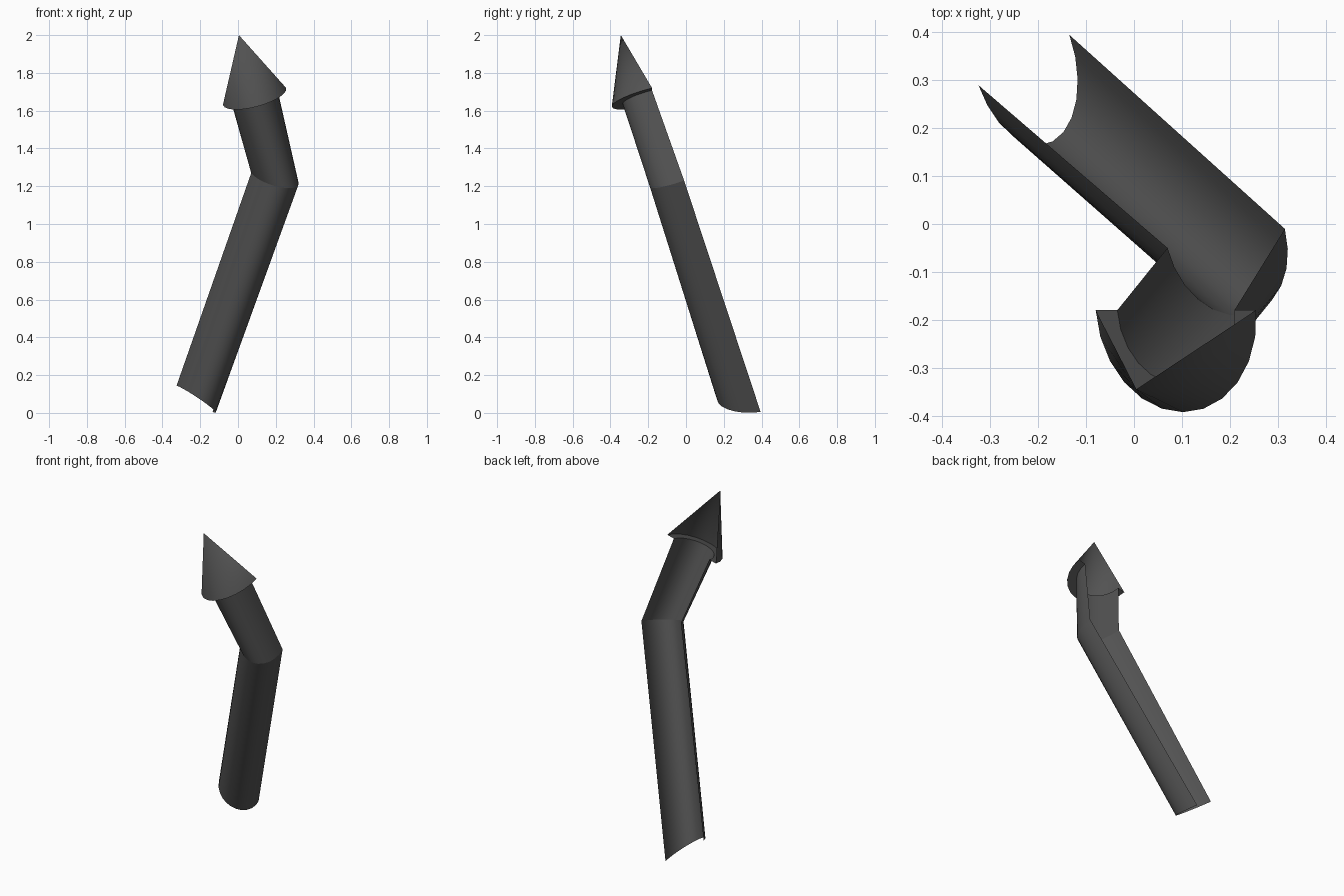
import bpy, bmesh
from math import pi, cos, sin
from mathutils import Vector as V

cube = bpy.data.objects.get("Cube")
if cube:
    bpy.data.objects.remove(cube)

SEGS = 12

grey = bpy.data.materials.new("dark_grey")
grey.use_nodes = True
colour = (0.085, 0.085, 0.085, 1)
grey.diffuse_color = colour
grey.node_tree.nodes["Principled BSDF"].inputs["Base Color"].default_value = colour


def half_ring(centre, side, depth):
    """Half ellipse from the left edge, round the front, to the right edge."""
    c, s, d = V(centre), V(side), V(depth)
    return [c + s * cos(pi * i / SEGS) + d * sin(pi * i / SEGS) for i in range(SEGS + 1)]


def loft(name, lower, upper):
    """Open shell between two half rings; a single upper point makes a cone."""
    bm = bmesh.new()
    lo = [bm.verts.new(p) for p in lower]
    up = [bm.verts.new(p) for p in upper]
    for i in range(SEGS):
        if len(up) == 1:
            bm.faces.new((up[0], lo[i + 1], lo[i]))
        else:
            bm.faces.new((up[i], up[i + 1], lo[i + 1], lo[i]))
    for f in bm.faces:
        f.smooth = True
    mesh = bpy.data.meshes.new(name)
    bm.to_mesh(mesh)
    bm.free()
    mesh.materials.append(grey)
    obj = bpy.data.objects.new(name, mesh)
    bpy.context.collection.objects.link(obj)
    return obj


# Cross-sections along the bent open pipe
foot = half_ring((-0.23, 0.3425, 0.075), (0.095, 0.0525, -0.07), (0.06, -0.17, -0.025))
bend = half_ring((0.1925, -0.03, 1.25), (0.1225, 0.02, -0.02), (0.04, -0.16, -0.057))
neck_centre = V((0.0875, -0.18, 1.675))
rim_side, rim_depth = V((0.1675, 0, 0.045)), V((0.015, -0.213, -0.053))
neck = half_ring(neck_centre, rim_side * 0.73, rim_depth * 0.73)
rim = half_ring(neck_centre, rim_side, rim_depth)

# Pipe lengths
loft("lower_pipe", foot, bend)
loft("upper_pipe", bend, neck)

# Half cone cap with the flat collar that joins it to the pipe
loft("cone_cap", rim, [V((0.005, -0.345, 2.0))])
loft("cap_collar", neck, rim)
